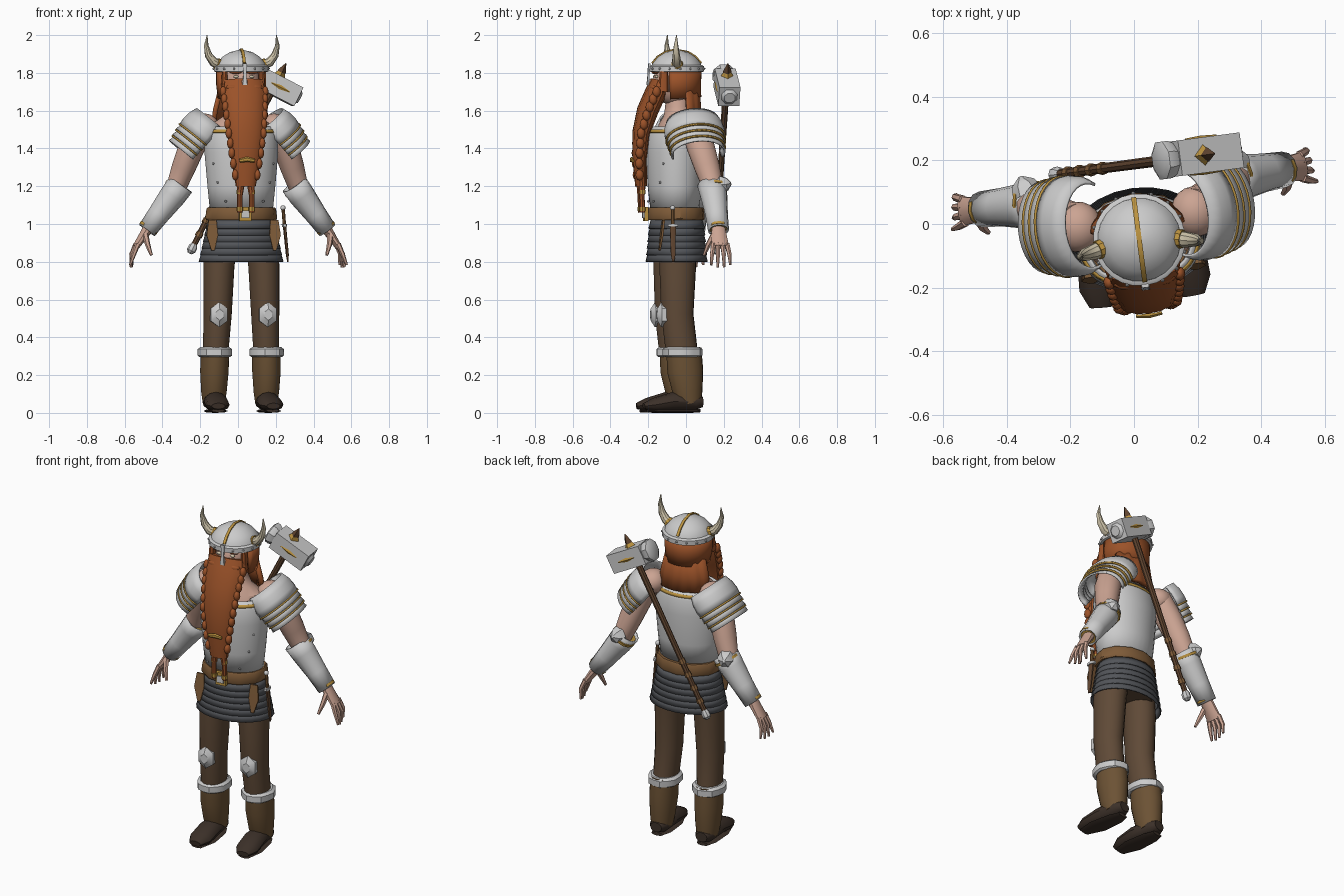
import bpy, bmesh
from math import pi, sin, cos, radians, sqrt
from mathutils import Vector, Matrix

# The whole figure is modelled facing -y, then turned slightly
POSE = Matrix.Translation((0.01, 0, 0)) @ Matrix.Rotation(radians(7.5), 4, 'Z')
X, Y, Z = Vector((1, 0, 0)), Vector((0, 1, 0)), Vector((0, 0, 1))
COLORS = dict(hair=(.33, .085, .022), skin=(.6, .37, .29), pants=(.115, .068, .038),
              leather=(.21, .105, .04), boot=(.15, .085, .035), shoe=(.045, .03, .022),
              gold=(.5, .29, .05), iron=(.085, .09, .1), horn=(.62, .55, .4), wood=(.12, .06, .03))
MATS = {}
for k, c in COLORS.items():
    MATS[k] = bpy.data.materials.new(k)
    MATS[k].diffuse_color = (*c, 1)


def finish(name, bm, mat, mirror, thick=0):
    bmesh.ops.recalc_face_normals(bm, faces=bm.faces)
    me = bpy.data.meshes.new(name)
    bm.to_mesh(me)
    bm.free()
    ob = bpy.data.objects.new(name, me)
    bpy.context.collection.objects.link(ob)
    ob.matrix_world = POSE
    if mat:
        me.materials.append(MATS[mat])
    if thick:
        m = ob.modifiers.new("thickness", 'SOLIDIFY')
        m.thickness, m.offset = thick, 0
    if mirror:
        ob.modifiers.new("mirror", 'MIRROR').use_mirror_merge = False
    return ob


def tube(name, pts, mat=None, n=16, mirror=False, ref=Y, arc=None, thick=0, cap=True, phase=0, wave=(0, 1)):
    """Loft elliptical rings (x, y, z, r1, r2) along a path; arc=(start, end) makes an open shell."""
    bm = bmesh.new()
    P = [Vector(p[:3]) for p in pts]
    rings = []
    for i, p in enumerate(pts):
        t = (P[min(i + 1, len(P) - 1)] - P[max(i - 1, 0)]).normalized()
        a = ref.cross(t).normalized()
        b = t.cross(a)
        r1, r2 = p[3], p[4] if len(p) > 4 else p[3]
        ring = []
        for k in range(n + 1 if arc else n):
            th = arc[0] + (arc[1] - arc[0]) * k / n if arc else phase + 2 * pi * k / n
            w = 1 + wave[0] * cos(wave[1] * th)
            ring.append(bm.verts.new(P[i] + a * r1 * w * cos(th) + b * r2 * w * sin(th)))
        rings.append(ring)
    for A, B in zip(rings, rings[1:]):
        for k in range(n):
            j = k + 1 if arc else (k + 1) % n
            bm.faces.new((A[k], A[j], B[j], B[k]))
    if cap and not arc and not thick:
        bm.faces.new(rings[0])
        bm.faces.new(rings[-1])
    return finish(name, bm, mat, mirror, thick)


def blobs(name, locs, size, mat=None, mirror=False, sub=2):
    bm = bmesh.new()
    for l in locs:
        bmesh.ops.create_icosphere(bm, subdivisions=sub, radius=1,
                                   matrix=Matrix.Translation(l) @ Matrix.Diagonal((*size, 1)))
    return finish(name, bm, mat, mirror)


def stack(name, rows, cy, *a, **k):
    """Upright loft from (z, rx, ry) rows."""
    return tube(name, [(0, cy, z, rx, ry) for z, rx, ry in rows], *a, **k)


# Helmet with rivets, crest, nose guard and horns
HY = -.05
dome = [(1.81, .138), (1.85, .13), (1.885, .1), (1.91, .06), (1.922, .01)]
stack("helmet_dome", [(z, r, r) for z, r in dome], HY, n=24)
stack("helmet_brim", [(1.805, .138, .138), (1.808, .146, .146), (1.835, .146, .146), (1.842, .135, .135)], HY, n=24)
blobs("helmet_rivets", [(.147 * cos(t * pi / 8), HY + .147 * sin(t * pi / 8), 1.822) for t in range(16)], (.007,) * 3, sub=1)
crest = [(0, HY - r, z, .009, .011) for z, r in dome[1:]] + [(0, HY + r, z, .009, .011) for z, r in dome[-2:0:-1]]
tube("helmet_crest", crest, 'gold', n=4, ref=X, phase=pi / 4)
tube("nose_guard", [(0, -.196, 1.85, .016, .008), (0, -.2, 1.79, .01, .007), (0, -.205, 1.735, .018, .007)], n=4, phase=pi / 4)
tube("horns", [(.11, -.06, 1.84, .027), (.15, -.07, 1.857, .025), (.178, -.075, 1.895, .02),
               (.19, -.078, 1.945, .012), (.185, -.075, 2.0, .002)], 'horn', 10, True)
tube("horn_collars", [(.112, -.06, 1.84, .032), (.135, -.066, 1.85, .03)], 'gold', 10, True)

# Head, face and hair
blobs("head", [(0, -.06, 1.745)], (.1, .118, .12), 'skin', sub=3)
blobs("nose", [(0, -.183, 1.745)], (.02, .022, .025), 'skin')
blobs("eyebrows", [(.045, -.165, 1.803)], (.034, .012, .009), 'hair', True)
blobs("eyes", [(.042, -.163, 1.78)], (.014, .009, .008), 'horn', True)
blobs("moustache", [(.045, -.178, 1.722)], (.055, .025, .02), 'hair', True)
tube("side_hair", [(0, -.045, 1.665, .112, .115), (0, -.05, 1.74, .122, .118), (0, -.05, 1.815, .122, .122)],
     'hair', 24, arc=(-.45, pi + .45), thick=.022)
tube("back_hair", [(0, -.035, 1.515, .15, .115), (0, -.04, 1.6, .14, .105), (0, -.045, 1.71, .112, .105)],
     'hair', 28, arc=(.25, pi - .25), thick=.025, wave=(.02, 14))
tube("sideburns", [(.098, -.13, 1.82, .014, .022), (.1, -.135, 1.7, .02, .028)], 'hair', 8, True)

# Beard: flat hanging mass, beaded edge braids, two bound tails
beard = [(0, -.145, 1.76, .105, .042), (0, -.16, 1.7, .116, .055), (0, -.205, 1.6, .107, .055),
         (0, -.24, 1.48, .096, .045), (0, -.248, 1.35, .078, .036), (0, -.24, 1.2, .052, .03)]
tube("beard", beard, 'hair', 32, wave=(.025, 16))
for i in range(10):
    f = 1 + i * 4 / 10
    p, q = Vector(beard[int(f)]), Vector(beard[int(f) + 1])
    m = p.lerp(q, f % 1)
    blobs("beard_braid_bead", [(m[3] - .004, m[1] - .012, m[2])], (.018, .022, .03), 'hair', True)
tube("beard_tails", [(.026, -.24, 1.22, .022), (.032, -.24, 1.15, .015), (.032, -.237, 1.06, .014)], 'hair', 8, True)
for z in (1.17, 1.08):
    tube("tail_bands", [(.032, -.238, z + .01, .018), (.032, -.238, z - .01, .018)], 'gold', 8, True)
tube("beard_clip", [(-.04, -.288, 1.335, .01, .006), (0, -.292, 1.342, .014, .008), (.04, -.288, 1.335, .01, .006)], 'gold', 6)

# Torso: breastplate, gold collar, bare neck and shoulders
TY = -.06
stack("breastplate", [(1.06, .162, .122), (1.2, .176, .138), (1.38, .192, .148), (1.47, .188, .14), (1.515, .168, .122)],
      TY, n=28, thick=.01)
stack("breastplate_trim", [(1.483, .19, .14), (1.5, .183, .134)], TY, 'gold', n=28, thick=.008)
stack("neck", [(1.46, .17, .115), (1.53, .155, .1), (1.57, .095, .075), (1.62, .068, .066), (1.72, .064, .064)], -.045, 'skin')
blobs("breastplate_rivets", [(.1, -.188, 1.12), (.14, -.157, 1.22), (.16, -.142, 1.32)], (.007,) * 3, mirror=True, sub=1)

# Belt, buckle and layered skirt
stack("pelvis", [(.84, .17, .125), (1.07, .16, .12)], -.05, 'pants')
stack("belt", [(1.02, .186, .15), (1.03, .192, .155), (1.08, .186, .15), (1.088, .18, .145)], -.055, 'leather', n=12)
tube("belt_buckle", [(0, -.215, 1.015, .045, .014), (0, -.215, 1.09, .045, .014)], 'gold', 4, phase=pi / 4)
tube("buckle_centre", [(0, -.225, 1.033, .03, .012), (0, -.225, 1.072, .03, .012)], None, 4, phase=pi / 4)
for i in range(6):
    z, g = 1.02 - i * .035, i * .0075
    stack("skirt_tier_%d" % i, [(z - .045, .186 + g, .146 + g * .4), (z, .172 + g, .134 + g * .4)], -.05, 'iron', n=24, thick=.007)
tube("hip_flaps", [(.165, -.142, 1.02, .03, .008), (.168, -.152, .94, .042, .008), (.165, -.163, .86, .012, .006)],
     'leather', 4, True, phase=pi / 4)

# Hip dagger
tube("dagger_sheath", [(.243, -.1, .8, .004, .006), (.24, -.1, .84, .008, .014), (.225, -.1, .99, .009, .018)], 'wood', 6)
tube("dagger_grip", [(.225, -.1, .99, .009, .01), (.218, -.1, 1.08, .009, .01)], 'leather', 8)
tube("dagger_guard", [(.225, -.1, .985, .014, .03), (.224, -.1, 1.0, .014, .03)], None, 6)
blobs("dagger_pommel", [(.217, -.1, 1.085)], (.014,) * 3)

# Legs, knee pads, cuffs and boots
tube("legs", [(.1, -.055, .95, .085, .1), (.12, -.06, .78, .083, .098), (.127, -.063, .52, .075, .086),
              (.135, -.04, .32, .068, .085)], 'pants', 16, True)
tube("knee_pads", [(.13, -.125, .52, .052, .066), (.13, -.15, .52, .052, .066), (.13, -.172, .52, .022, .03)],
     None, 6, True, ref=Z, phase=pi / 6)
tube("boot_cuffs", [(.137, -.035, .295, .08, .094), (.137, -.035, .303, .091, .106),
                    (.137, -.035, .338, .091, .106), (.137, -.035, .35, .075, .09)], None, 14, True, wave=(.02, 7))
tube("boots", [(.137, -.03, .34, .076, .094), (.139, -.022, .22, .076, .096), (.14, -.01, .11, .068, .08),
               (.14, 0, .05, .058, .065)], 'boot', 16, True)
tube("shoes", [(.14, .07, .058, .035, .028), (.14, .03, .058, .056, .044), (.14, -.09, .06, .062, .05),
               (.144, -.19, .043, .064, .036), (.147, -.245, .036, .036, .016)], 'shoe', 12, True, ref=Z)
tube("soles", [(.14, .055, .012, .035, .01), (.14, 0, .01, .055, .01), (.143, -.13, .01, .062, .01),
               (.146, -.225, .012, .035, .01)], 'shoe', 8, True, ref=Z)

# Arms: bare upper arm, elbow plate, bracer
blobs("shoulders", [(.185, .015, 1.515)], (.075, .08, .07), 'skin', True, 3)
tube("upper_arms", [(.19, .015, 1.53, .065, .075), (.25, .045, 1.41, .07, .075), (.29, .075, 1.3, .064, .068),
                    (.325, .1, 1.2, .054, .056), (.38, .105, 1.12, .05, .05)], 'skin', 16, True)
tube("bracers", [(.302, .095, 1.21, .068, .072), (.345, .103, 1.15, .066, .068), (.42, .108, 1.05, .054, .056),
                 (.482, .11, .967, .047, .052)], None, 12, True, thick=.009)
for x, z, r in ((.473, .98, .054), (.318, 1.188, .073)):
    tube("bracer_trim", [(x - .004, .109, z + .006, r), (x + .004, .109, z - .006, r)], 'gold', 12, True)
tube("elbow_plates", [(.33, .14, 1.21, .05), (.34, .175, 1.21, .038), (.345, .195, 1.215, .008)], None, 6, True, ref=Z)

# Hands: palm, four fingers and thumb
tube("palms", [(.47, .11, .985, .03, .036), (.5, .11, .94, .024, .042), (.54, .112, .88, .018, .048)], 'skin', 10, True)
for i in range(4):
    s = i - 1.5
    tube("finger_%d" % i, [(.535, .112 + s * .024, .895, .014), (.565 - abs(s) * .005, .112 + s * .031, .84, .012),
                           (.578 - i * .008, .112 + s * .035, .765 + abs(s) * .012, .007)], 'skin', 6, True)
tube("thumbs", [(.495, .085, .945, .018), (.485, .055, .89, .014), (.468, .035, .835, .008)], 'skin', 6, True)

# Pauldrons: domed shell and three overlapping bands with gold edging
D, O = Vector((.63, .06, -.775)), Vector((.158, .015, 1.535))


def pauldron(name, rows, mat=None, thick=.009):
    tube(name, [(*(O + D * s), r1, r2) for s, r1, r2 in rows], mat, 20, True, arc=(pi - 1.95, pi + 1.95), thick=thick)


pauldron("pauldron_shell", [(-.015, .1, .135), (.03, .116, .152), (.07, .12, .156), (.105, .117, .154)])
for i in range(3):
    s, r = .095 + i * .036, .112 - i * .005
    pauldron("pauldron_band_%d" % i, [(s, r - .006, r + .032), (s + .042, r + .004, r + .04)])
    pauldron("pauldron_edge_%d" % i, [(s + .008, r + .008, r + .045), (s + .016, r + .009, r + .046)], 'gold')

# War hammer slung diagonally across the back
H = Vector((.455, 0, .89)).normalized()
A = Vector((H.z, 0, -H.x))
C = Vector((.212, .188, 1.735))


def along(name, axis, rows, mat=None, n=8, phase=0, start=C):
    tube(name, [(*(start + axis * s), r1, r2) for s, r1, r2 in rows], mat, n, phase=phase)


q = sqrt(2)
along("hammer_handle", H, [(-.97, .015, .015), (.03, .018, .018)], 'wood')
for s in (-.9, -.82, -.74, -.66):
    along("handle_wrap", H, [(s, .021, .021), (s + .025, .019, .019)], 'leather')
along("hammer_pommel", H, [(-1.0, .012, .012), (-.985, .024, .024), (-.96, .024, .024), (-.945, .016, .016)])
along("hammer_head", A, [(-.085, .055 * q, .056 * q), (.135, .055 * q, .056 * q)], None, 4, pi / 4)
along("hammer_face", A, [(-.135, .045, .045), (-.125, .064, .064), (-.105, .064, .064), (-.08, .05, .05)], None, 8, pi / 8)
along("hammer_back", A, [(.13, .05, .05), (.15, .03, .03)], None, 8, pi / 8)
along("hammer_spike_base", H, [(.05, .036, .036), (.075, .022, .022)], 'gold', 4)
along("hammer_spike", H, [(.06, .022, .022), (.085, .022, .022), (.13, .002, .002)], 'wood', 4)
for sgn in (-1, 1):
    along("hammer_inlay", A, [(-.03, .003, .003), (.025, .012, .006), (.08, .003, .003)], 'gold', 4,
          start=C + Y * sgn * .056)

# Smooth rounded parts, keep hard edges
bpy.ops.object.select_all(action='SELECT')
bpy.context.view_layer.objects.active = bpy.context.scene.objects[0]
bpy.ops.object.shade_smooth_by_angle(angle=radians(35))
